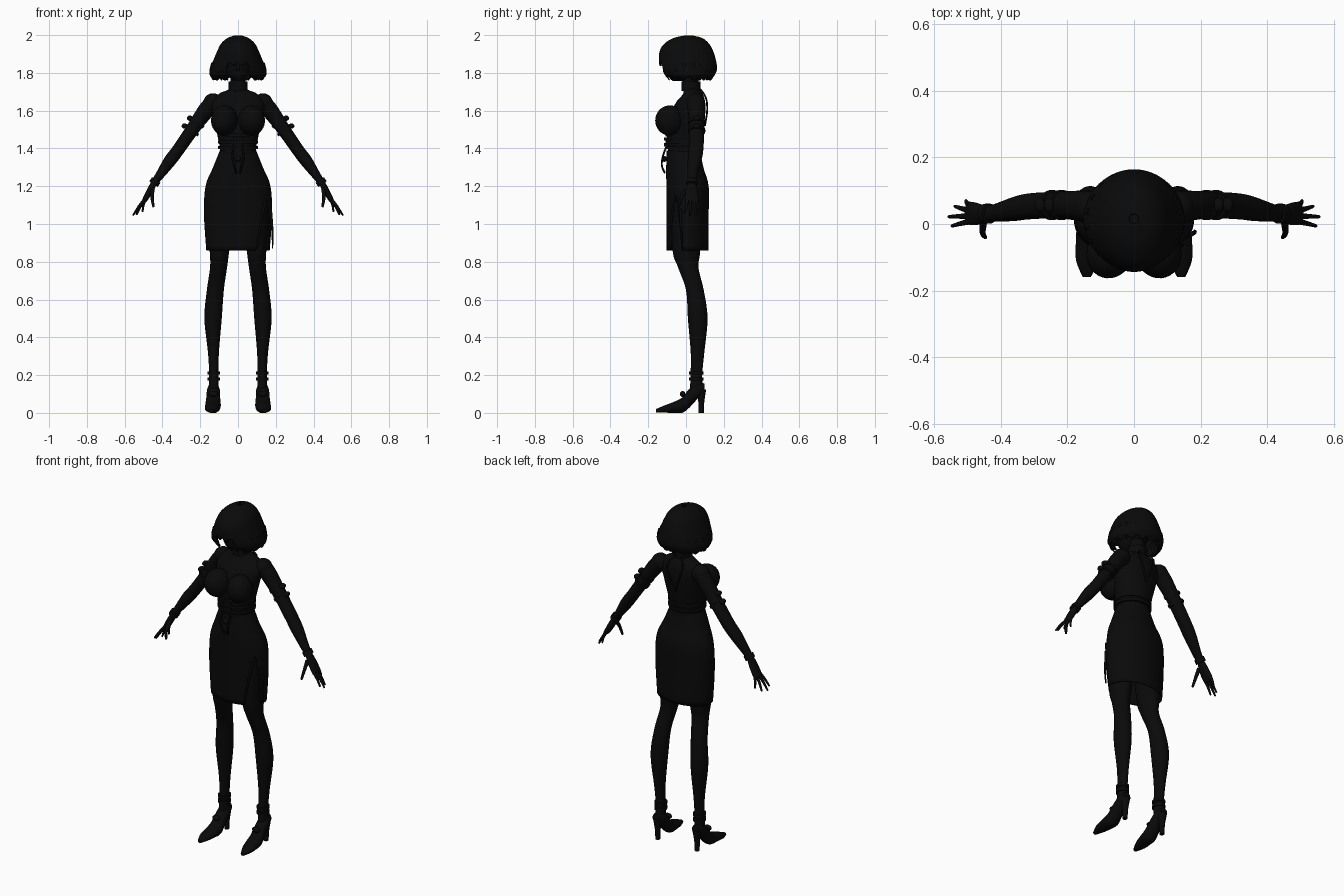
import bpy
import bmesh
import math
from mathutils import Vector

if "Cube" in bpy.data.objects:
    bpy.data.objects.remove(bpy.data.objects["Cube"], do_unlink=True)

black = bpy.data.materials.new("black")
black.use_nodes = True
black.diffuse_color = (.003, .003, .003, 1)
black.node_tree.nodes["Principled BSDF"].inputs["Base Color"].default_value = black.diffuse_color

X, Y, Z = Vector((1, 0, 0)), Vector((0, 1, 0)), Vector((0, 0, 1))
ARM = Vector((.832, 0, .555))      # across the arm, in the front plane
ARM_DIRECTION = Vector((.555, 0, -.832))


def finish(obj, mirror=False, thickness=0):
    """Give an object its material, shading and modifiers."""
    obj.data.materials.clear()
    obj.data.materials.append(black)
    bpy.ops.object.select_all(action="DESELECT")
    obj.select_set(True)
    bpy.context.view_layer.objects.active = obj
    bpy.ops.object.shade_smooth_by_angle(angle=math.radians(40))
    if thickness:
        solid = obj.modifiers.new("thickness", "SOLIDIFY")
        solid.thickness = thickness
    if mirror:
        obj.modifiers.new("mirror", "MIRROR")
    return obj


def smooth_rows(rows, steps):
    """Run a smooth curve through the sections."""
    rows = [Vector(row) for row in rows]
    result = []
    for i in range(len(rows) - 1):
        before, start = rows[max(i - 1, 0)], rows[i]
        end, after = rows[i + 1], rows[min(i + 2, len(rows) - 1)]
        for step in range(steps):
            t = step / steps
            slope_in, slope_out = (end - before) / 2, (after - start) / 2
            delta = end - start
            result.append(start + slope_in * t
                          + (delta * 3 - slope_in * 2 - slope_out) * t ** 2
                          + (slope_in + slope_out - delta * 2) * t ** 3)
    return result + [rows[-1]]


def loft(name, rows, u=X, v=Y, sides=32, steps=5, mirror=False,
         caps=True, thickness=0, shape=None):
    """Skin elliptical sections (x, y, z, radius along u, radius along v)."""
    bm = bmesh.new()
    rings = []
    for row in smooth_rows(rows, steps):
        centre = Vector(row[:3])
        ru, rv = max(row[3], .002), max(row[4], .002)
        angles = [math.tau * k / sides for k in range(sides)]
        rings.append([bm.verts.new(centre + u * ru * math.cos(a) + v * rv * math.sin(a))
                      for a in angles])
    for low, high in zip(rings, rings[1:]):
        for k in range(sides):
            n = (k + 1) % sides
            bm.faces.new((low[k], low[n], high[n], high[k]))
    if caps:
        bm.faces.new(rings[0])
        bm.faces.new(rings[-1])
    if shape:
        shape(bm)
    bmesh.ops.recalc_face_normals(bm, faces=bm.faces)
    mesh = bpy.data.meshes.new(name)
    bm.to_mesh(mesh)
    bm.free()
    obj = bpy.data.objects.new(name, mesh)
    bpy.context.collection.objects.link(obj)
    return finish(obj, mirror, thickness)


def body(name, rows, **options):
    """Loft on the centre line from (front y, back y, z, half width)."""
    return loft(name, [(0, (f + b) / 2, z, w, (b - f) / 2) for f, b, z, w in rows], **options)


def band(name, centre, ru, rv, half, u=X, v=Y, mirror=False):
    centre, axis = Vector(centre), u.cross(v)
    ends = [centre - axis * half, centre + axis * half]
    return loft(name, [(*p, ru, rv) for p in ends], u, v, steps=1, mirror=mirror)


def ball(name, centre, radii, mirror=False, turn=0):
    bpy.ops.mesh.primitive_uv_sphere_add(segments=32, ring_count=20, radius=1)
    obj = bpy.context.object
    obj.name = name
    obj.scale = radii
    obj.rotation_euler.z = turn
    obj.location = centre
    bpy.ops.object.transform_apply(location=True, rotation=True, scale=True)
    return finish(obj, mirror)


def cord(name, points, radius, tip=1, mirror=False):
    """A round strand, tapering to a fraction of its radius."""
    curve = bpy.data.curves.new(name, "CURVE")
    curve.dimensions = "3D"
    curve.bevel_depth = radius
    curve.bevel_resolution = 3
    curve.use_fill_caps = True
    path = smooth_rows(points, 4)
    spline = curve.splines.new("POLY")
    spline.points.add(len(path) - 1)
    for i, (point, place) in enumerate(zip(spline.points, path)):
        point.co = (*place, 1)
        point.radius = 1 + (tip - 1) * i / (len(path) - 1)
    obj = bpy.data.objects.new(name, curve)
    bpy.context.collection.objects.link(obj)
    bpy.ops.object.select_all(action="DESELECT")
    obj.select_set(True)
    bpy.context.view_layer.objects.active = obj
    bpy.ops.object.convert(target="MESH")
    return finish(bpy.context.object, mirror)


# Torso, neck and bust
body("torso", [(-.09, .08, 1.3, .11), (-.095, .072, 1.38, .094), (-.1, .085, 1.46, .107),
               (-.09, .1, 1.56, .127), (-.055, .102, 1.64, .142), (-.015, .088, 1.69, .1),
               (-.018, .07, 1.72, .045), (-.02, .065, 1.8, .042)])
ball("bust", (.072, -.085, 1.548), (.07, .079, .08), mirror=True, turn=.3)
ball("shoulder", (.133, .05, 1.642), (.05, .05, .05), mirror=True)
band("collar", (0, .026, 1.73), .05, .05, .025)

# Corset bands and lacing
for height in (1.405, 1.435, 1.47):
    band("corset_band", (0, -.012, height), .107, .097, .008)
for height in (1.42, 1.45):
    band("corset_buckle", (0, -.105, height), .025, .012, .009)
cord("back_strap", [(.02, .07, 1.72), (.05, .105, 1.67), (.03, .112, 1.6), (0, .1, 1.52)],
     .005, mirror=True)
cord("waist_cord", [(.02, -.1, 1.42), (.03, -.122, 1.36), (.02, -.128, 1.31), (.01, -.112, 1.27)],
     .005, mirror=True)
ball("waist_knot", (0, -.115, 1.345), (.016, .014, .016))


# Skirt with a side slit
def cut_slit(bm):
    apex = Vector((.15, -.05, 1.15))
    front_normal = Vector((.29, 0, -.055)).normalized()
    side_normal = Vector((0, .29, .03)).normalized()
    for normal in (front_normal, side_normal, Z):
        bmesh.ops.bisect_plane(bm, geom=bm.verts[:] + bm.edges[:] + bm.faces[:],
                               plane_co=apex, plane_no=normal)
    opening = []
    for face in bm.faces:
        offset = face.calc_center_median() - apex
        if offset.z < 0 and offset.dot(front_normal) > 0 > offset.dot(side_normal):
            opening.append(face)
    bmesh.ops.delete(bm, geom=opening, context="FACES")


body("skirt", [(-.1, .075, 1.39, .096), (-.105, .092, 1.3, .132), (-.104, .12, 1.2, .172),
               (-.103, .12, 1.05, .18), (-.102, .119, .86, .168)],
     sides=64, caps=False, thickness=.005, shape=cut_slit)
band("waistband", (0, -.012, 1.375), .099, .091, .014)
cord("slit_trim", [(.15, -.055, 1.15), (.125, -.078, 1.02), (.1, -.083, .88)], .006)
cord("slit_tail", [(.172, -.03, 1.08), (.183, -.025, .95), (.182, -.02, .87)], .008, tip=.4)

# Legs
loft("leg", [(.09, 0, 1.12, .078, .085), (.098, .002, .86, .052, .073),
             (.103, .012, .77, .045, .054), (.12, .047, .65, .045, .047),
             (.132, .062, .5, .046, .052), (.13, .061, .32, .029, .036),
             (.128, .055, .2, .025, .031), (.13, .055, .1, .028, .035)], mirror=True)

# Shoes, heels and ankle straps
loft("shoe", [(.142, -.16, .011, .012, .009), (.14, -.11, .021, .034, .02),
              (.135, -.06, .03, .04, .03), (.132, -.02, .041, .041, .041),
              (.131, .015, .075, .037, .05), (.13, .06, .115, .034, .042),
              (.13, .098, .13, .022, .026)], u=X, v=Z, mirror=True)
loft("heel", [(.13, .082, .125, .026, .025), (.13, .081, .06, .016, .016),
              (.13, .08, 0, .013, .014)], sides=20, mirror=True)
for height in (.18, .21):
    band("ankle_strap", (.128, .055, height), .034, .038, .008, mirror=True)
ball("shoe_bow", (.131, -.018, .1), (.024, .014, .016), mirror=True)

# Arms with bands
loft("arm", [(.13, .05, 1.65, .05, .042), (.17, .055, 1.6, .045, .044),
             (.235, .057, 1.51, .04, .036), (.315, .053, 1.395, .039, .033),
             (.36, .045, 1.335, .036, .033), (.42, .033, 1.25, .026, .022),
             (.45, .03, 1.21, .022, .018)], u=Y, v=ARM, mirror=True)
for along in (-.025, .025):
    place = Vector((.232, .057, 1.515)) + ARM_DIRECTION * along
    band("arm_band", place, .045, .043, .008, Y, ARM, mirror=True)
    ball("arm_bow", place + ARM * .044, (.016, .022, .014), mirror=True)
band("wristband", (.44, .031, 1.222), .03, .027, .013, Y, ARM, mirror=True)

# Hands
loft("palm", [(.445, .03, 1.217, .021, .016), (.467, .03, 1.175, .032, .017),
              (.495, .032, 1.125, .035, .013), (.502, .032, 1.112, .028, .008)],
     u=Y, v=ARM, sides=20, mirror=True)
tips = {"index": (.547, -.006, 1.06), "middle": (.556, .022, 1.045),
        "ring": (.538, .053, 1.048), "little": (.505, .07, 1.065)}
for i, (finger, tip) in enumerate(tips.items()):
    base = Vector((.493, .008 + .016 * i, 1.13))
    middle = base.lerp(Vector(tip), .5) + ARM * .003
    cord(finger + "_finger", [base, middle, tip], .0095, tip=.5, mirror=True)
cord("thumb", [(.452, .01, 1.185), (.455, -.025, 1.14), (.447, -.04, 1.09)], .012, tip=.5, mirror=True)

# Head and face
body("head", [(-.07, -.02, 1.757, .018), (-.09, .03, 1.782, .05), (-.1, .09, 1.83, .078),
              (-.105, .12, 1.9, .086), (-.06, .08, 1.965, .05)])
ball("nose", (0, -.102, 1.826), (.009, .014, .014))


# Bobbed hair with a fringe and an open face
def trim_hair(bm):
    gap = []
    for face in bm.faces:
        x, y, z = face.calc_center_median()
        fringe = 1.847 + .01 * math.cos(x * 150)
        if y < 0 and abs(x) < .068 and z < fringe:
            gap.append(face)
    bmesh.ops.delete(bm, geom=gap, context="FACES")
    for vert in bm.verts:
        if vert.co.z < 1.775:
            vert.co.z += .008 * math.sin(14 * math.atan2(vert.co.y, vert.co.x))


body("hair", [(0, .03, 1.999, .015), (-.065, .085, 1.985, .055), (-.112, .12, 1.957, .088),
              (-.138, .142, 1.92, .108), (-.144, .158, 1.87, .129), (-.138, .164, 1.82, .15),
              (-.118, .15, 1.785, .148), (-.09, .13, 1.767, .128)],
     sides=96, steps=6, caps=False, thickness=.008, shape=trim_hair)
for i in range(9):
    turn = math.radians(-62 + 18 * i)
    out = Vector((math.cos(turn), math.sin(turn), 0))
    path = [Vector((out.x * w, .012 + out.y * d, z))
            for w, d, z in ((.132, .138, 1.85), (.145, .142, 1.805), (.122, .112, 1.762))]
    cord("hair_lock", path, .012, tip=.2, mirror=True)
